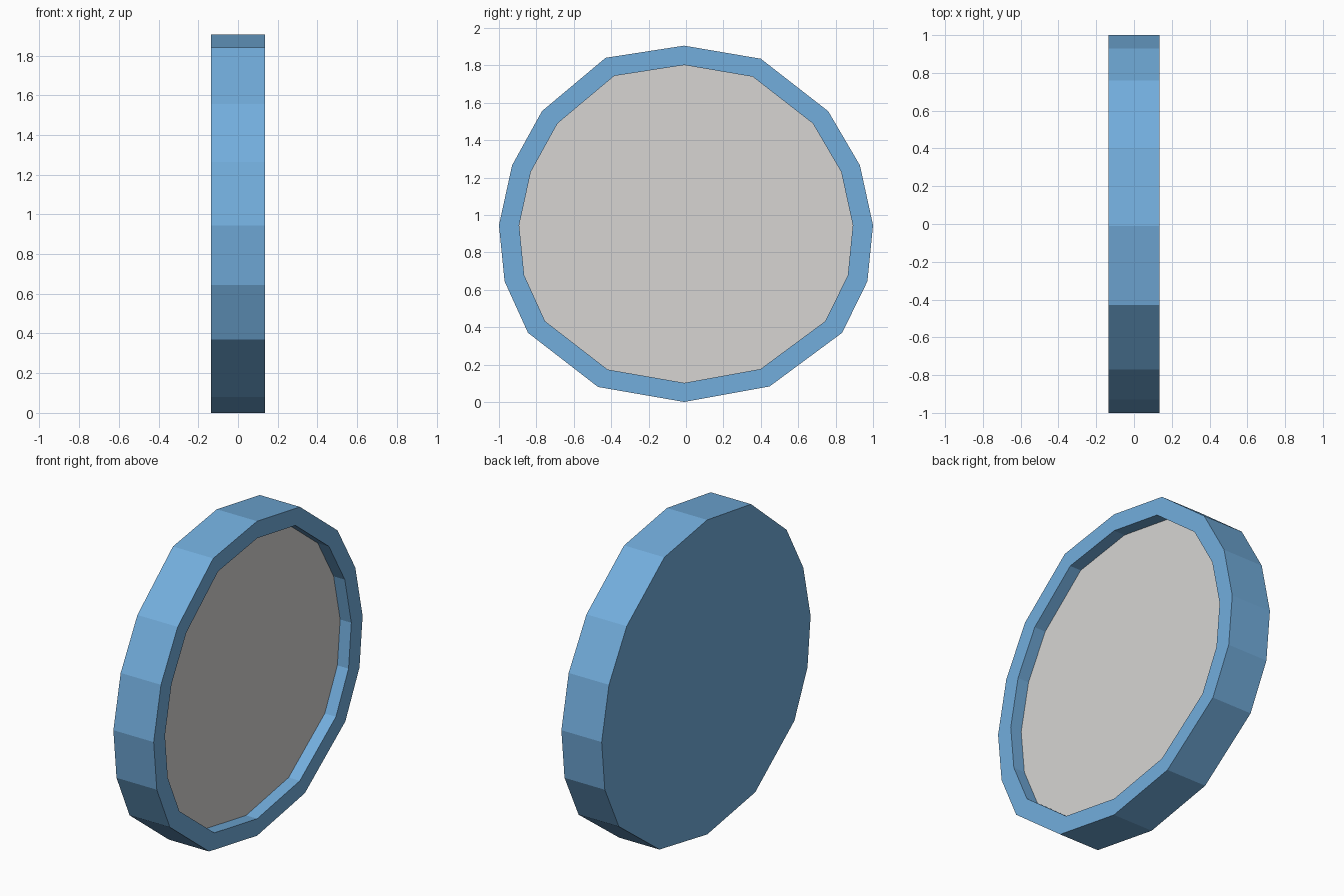
import bpy, bmesh

if "Cube" in bpy.data.objects:
    bpy.data.objects.remove(bpy.data.objects["Cube"])

# Outline of the sixteen-sided disc in (y, z), seen from the right
OUTLINE = [(-0.01, 1.905), (-0.43, 1.84), (-0.77, 1.555), (-0.93, 1.265),
           (-1.0, 0.945), (-0.97, 0.645), (-0.845, 0.37), (-0.47, 0.08),
           (-0.01, 0.0), (0.447, 0.083), (0.835, 0.37), (0.97, 0.645),
           (1.0, 0.945), (0.93, 1.265), (0.76, 1.555), (0.40, 1.835)]
HALF = 0.135      # half thickness
FLOOR = 0.06      # x of the recessed panel
INNER = 0.892     # rim opening relative to the outline
CENTRE = 0.945


def material(name, rgb):
    m = bpy.data.materials.new(name)
    m.diffuse_color = (*rgb, 1)
    m.use_nodes = True
    m.node_tree.nodes["Principled BSDF"].inputs["Base Color"].default_value = m.diffuse_color
    return m


def ring(bm, x, scale):
    return [bm.verts.new((x, y * scale, CENTRE + (z - CENTRE) * scale))
            for y, z in OUTLINE]


def bridge(bm, a, b):
    n = len(a)
    for i in range(n):
        j = (i + 1) % n
        bm.faces.new((a[i], a[j], b[j], b[i]))


def finish(bm, name, mat):
    me = bpy.data.meshes.new(name)
    bm.to_mesh(me)
    bm.free()
    me.materials.append(mat)
    ob = bpy.data.objects.new(name, me)
    bpy.context.collection.objects.link(ob)


blue = material("sky blue", (0.17, 0.42, 0.72))
grey = material("pale grey", (0.68, 0.665, 0.65))

# Casing: flat back, outer wall, front rim and inner wall
bm = bmesh.new()
rings = [ring(bm, -HALF, 1), ring(bm, HALF, 1),
         ring(bm, HALF, INNER), ring(bm, FLOOR, INNER)]
bm.faces.new(list(reversed(rings[0])))
for a, b in zip(rings, rings[1:]):
    bridge(bm, a, b)
# Orient outward: the back face must point to -x
bm.normal_update()
back = next(f for f in bm.faces if len(f.verts) > 4)
bmesh.ops.recalc_face_normals(bm, faces=bm.faces[:])
bm.normal_update()
if back.normal.x > 0:
    bmesh.ops.reverse_faces(bm, faces=bm.faces[:])
finish(bm, "casing", blue)

# Recessed panel facing +x
bm = bmesh.new()
panel = bm.faces.new(ring(bm, FLOOR, INNER))
bm.normal_update()
if panel.normal.x < 0:
    panel.normal_flip()
finish(bm, "panel", grey)
